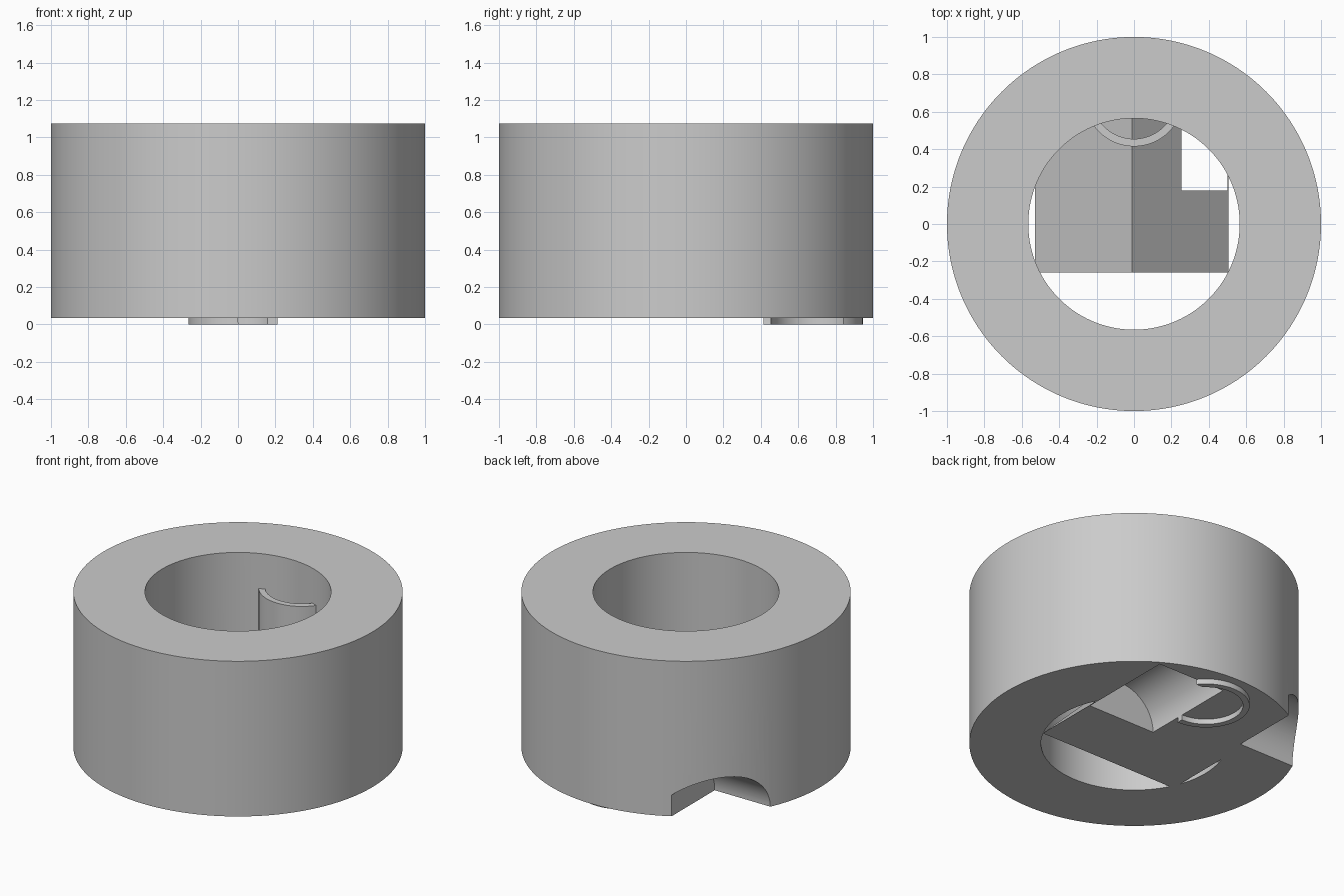
import bpy, math
from mathutils import Matrix

if "Cube" in bpy.data.objects:
    bpy.data.objects.remove(bpy.data.objects["Cube"])

BASE = 0.035   # underside of the ring
TOP = 1.075


def cylinder(name, radius, start, end, axis="Z", sides=192):
    """Solid cylinder between two axis end points."""
    mid = [(a + b) / 2 for a, b in zip(start, end)]
    depth = math.dist(start, end)
    rot = {"Z": (0, 0, 0), "Y": (math.pi / 2, 0, 0), "X": (0, math.pi / 2, 0)}[axis]
    bpy.ops.mesh.primitive_cylinder_add(vertices=sides, radius=radius, depth=depth,
                                        location=mid, rotation=rot)
    ob = bpy.context.object
    ob.name = name
    return ob


def prism(name, profile, y0, y1):
    """Extrude an x-z profile along y."""
    n = len(profile)
    verts = [(x, y0, z) for x, z in profile] + [(x, y1, z) for x, z in profile]
    faces = [tuple(range(n)), tuple(reversed(range(n, 2 * n)))]
    faces += [(i, i + n, (i + 1) % n + n, (i + 1) % n) for i in range(n)]
    me = bpy.data.meshes.new(name)
    me.from_pydata(verts, [], faces)
    ob = bpy.data.objects.new(name, me)
    bpy.context.collection.objects.link(ob)
    return ob


def combine(target, tool, operation):
    """Apply a boolean and remove the tool object."""
    tool.hide_render = True
    bpy.context.view_layer.objects.active = target
    mod = target.modifiers.new("boolean", "BOOLEAN")
    mod.operation, mod.solver, mod.object = operation, "EXACT", tool
    bpy.ops.object.modifier_apply(modifier=mod.name)
    bpy.data.objects.remove(tool, do_unlink=True)


# thick ring
ring = cylinder("ring_body", 1.0, (0, 0, BASE), (0, 0, TOP))
combine(ring, cylinder("bore", 0.565, (0, 0, -0.5), (0, 0, 1.5)), "DIFFERENCE")

# gabled wedge across the bore, flush with the underside
wedge = prism("wedge", [(-0.53, BASE), (0.505, BASE), (-0.01, BASE + 0.515)], -0.26, 0.74)
combine(ring, wedge, "UNION")

# thin upright tube, half sunk into the ring wall
tube = cylinder("tube", 0.265, (0, 0.68, 0), (0, 0.68, 0.84), sides=96)
combine(tube, cylinder("tube_hole", 0.225, (0, 0.68, -0.2), (0, 0.68, 1.1), sides=96), "DIFFERENCE")
combine(ring, tube, "UNION")

# round channels in the underside
combine(ring, cylinder("rear_channel", 0.25, (0.25, 0.18, BASE), (0.25, 0.84, BASE), "Y", 96), "DIFFERENCE")
combine(ring, cylinder("side_notch", 0.25, (-0.5, 0.66, BASE), (-1.2, 0.66, BASE), "X", 96), "DIFFERENCE")

# smooth curves, sharp edges
bpy.ops.object.select_all(action="DESELECT")
ring.select_set(True)
bpy.context.view_layer.objects.active = ring
bpy.ops.object.shade_smooth_by_angle(angle=math.radians(30))
